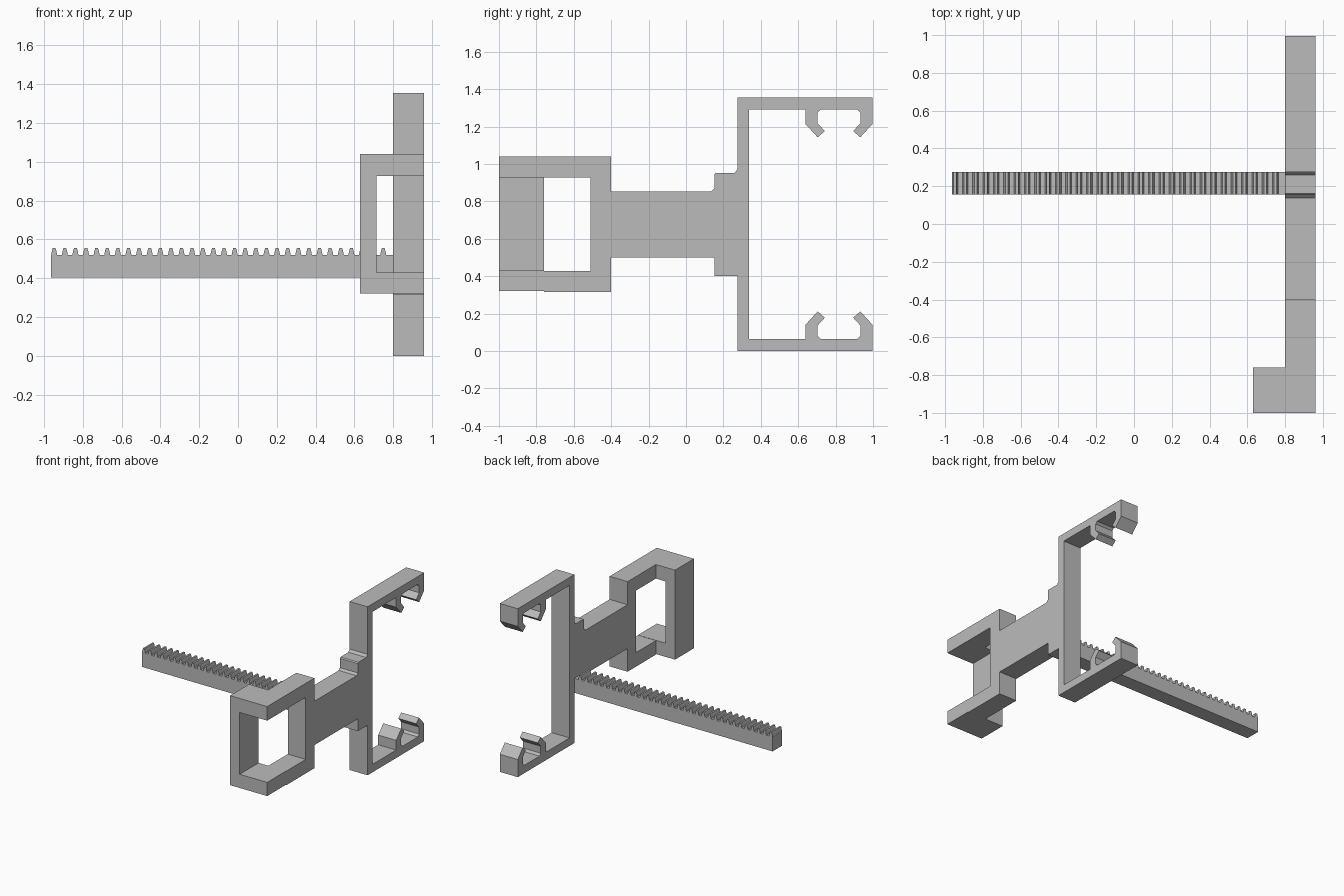
import bpy
import bmesh
from mathutils import Vector

cube = bpy.data.objects.get("Cube")
if cube:
    bpy.data.objects.remove(cube, do_unlink=True)

grey = bpy.data.materials.new("plain grey")
grey.use_nodes = True
colour = (0.5, 0.5, 0.5, 1)
grey.diffuse_color = colour
grey.node_tree.nodes["Principled BSDF"].inputs["Base Color"].default_value = colour


def prism(name, outline, axis, start, end):
    """Extrude a flat outline along x or y; outline pairs are (other axis, z)."""
    bm = bmesh.new()
    if axis == "x":
        points = [(start, a, z) for a, z in outline]
        step = Vector((end - start, 0, 0))
    else:
        points = [(a, start, z) for a, z in outline]
        step = Vector((0, end - start, 0))
    face = bm.faces.new([bm.verts.new(p) for p in points])
    made = bmesh.ops.extrude_face_region(bm, geom=[face], use_keep_orig=True)
    moved = [v for v in made["geom"] if isinstance(v, bmesh.types.BMVert)]
    bmesh.ops.translate(bm, verts=moved, vec=step)
    bmesh.ops.recalc_face_normals(bm, faces=bm.faces)
    mesh = bpy.data.meshes.new(name)
    bm.to_mesh(mesh)
    bm.free()
    mesh.materials.append(grey)
    obj = bpy.data.objects.new(name, mesh)
    bpy.context.collection.objects.link(obj)
    return obj


HEIGHT = 1.355
PLATE, SIDE = 0.8, 0.96          # inner and outer x of the plate
LOW, HIGH = 0.32, 1.04           # handle height range
SILL, LINTEL = 0.43, 0.927       # handle window height range

# Hooked clip: front jaw, mirrored about the clip centre for the rear jaw
CLIP_MID = 0.818
jaw = [(0.64, 1.291), (0.64, 1.213), (0.704, 1.143), (0.742, 1.176),
       (0.704, 1.218), (0.704, 1.274), (0.72, 1.291)]
rear_jaw = [(2 * CLIP_MID - y, z) for y, z in jaw[1:]]


def half_frame(soft):
    """Upper half of the frame, from handle window round to the inner upright."""
    if soft:
        pad = [(0.137, 0.854), (0.153, 0.87), (0.153, 0.945), (0.161, 0.953),
               (0.26, 0.953), (0.276, 0.973)]
    else:
        pad = [(0.153, 0.854), (0.153, 0.953), (0.276, 0.953)]
    return ([(-0.51, LINTEL), (-0.76, LINTEL), (-0.76, HIGH), (-0.4, HIGH),
             (-0.4, 0.854)] + pad + [(0.276, HEIGHT), (0.996, HEIGHT)]
            + rear_jaw + jaw[::-1] + [(0.337, 1.291)])


# Flat frame with handle bars, web, upright, arms and clips
lower = [(y, HEIGHT - z) for y, z in reversed(half_frame(False))]
prism("clip_frame", half_frame(True) + lower, "x", PLATE, SIDE)

# Offset front loop of the handle
prism("handle_front_loop",
      [(SIDE, LOW), (0.63, LOW), (0.63, HIGH), (SIDE, HIGH),
       (SIDE, LINTEL), (0.715, LINTEL), (0.715, SILL), (SIDE, SILL)],
      "y", -1.0, -0.76)

# Toothed rack running sideways from the pad
TEETH, FIRST, LAST = 32, -0.948, 0.749
ROOT, TIP = 0.52, 0.556
rack = [(PLATE, 0.404), (-0.964, 0.404), (-0.964, ROOT)]
for i in range(TEETH):
    mid = FIRST + (LAST - FIRST) * i / (TEETH - 1)
    rack += [(mid - 0.0155, ROOT), (mid - 0.012, ROOT + 0.018), (mid - 0.007, TIP),
             (mid + 0.007, TIP), (mid + 0.012, ROOT + 0.018), (mid + 0.0155, ROOT)]
rack.append((PLATE, ROOT))
prism("toothed_rack", rack, "y", 0.155, 0.276)
